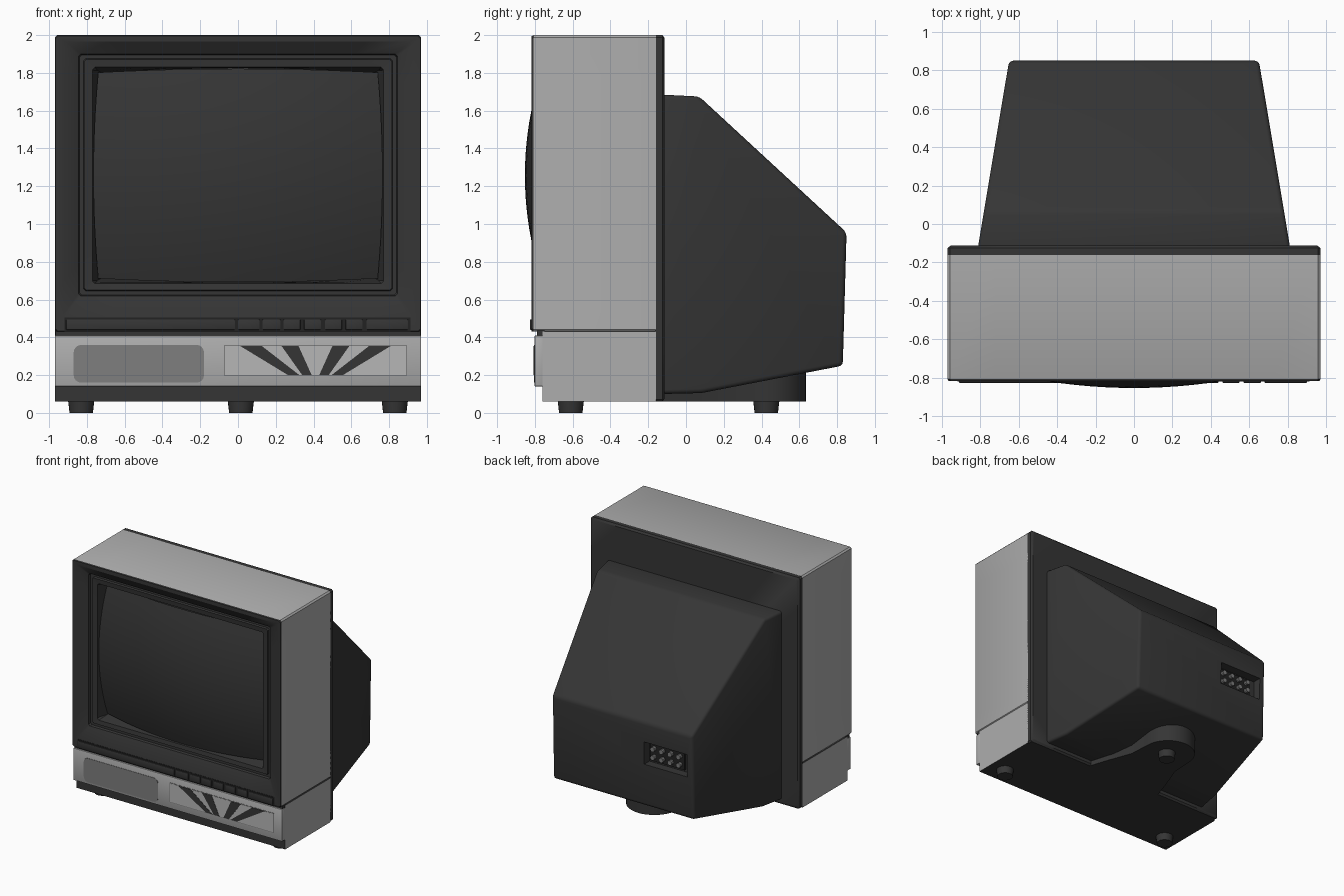
import bpy, bmesh, math
from mathutils import Vector

cube = bpy.data.objects.get("Cube")
if cube:
    bpy.data.objects.remove(cube, do_unlink=True)


def material(name, value):
    m = bpy.data.materials.new(name)
    m.use_nodes = True
    color = (value, value, value, 1)
    m.diffuse_color = color
    bsdf = m.node_tree.nodes["Principled BSDF"]
    bsdf.inputs["Base Color"].default_value = color
    bsdf.inputs["Roughness"].default_value = 0.6
    return m


GREY = material("case grey", 0.42)
DARK = material("charcoal plastic", 0.036)
BLACK = material("gap black", 0.016)
GLASS = material("screen glass", 0.035)
MID = material("speaker grey", 0.21)
PALE = material("control plate grey", 0.47)


def make(name, verts, faces, mats, rule=None, bevel=0, segments=2, cutter=None):
    mesh = bpy.data.meshes.new(name)
    mesh.from_pydata([Vector(v) for v in verts], [], faces)
    bm = bmesh.new()
    bm.from_mesh(mesh)
    bmesh.ops.recalc_face_normals(bm, faces=bm.faces)
    if rule:
        for f in bm.faces:
            f.material_index = rule(f.normal, f.calc_center_median())
    bm.to_mesh(mesh)
    bm.free()
    for m in mats:
        mesh.materials.append(m)
    ob = bpy.data.objects.new(name, mesh)
    bpy.context.collection.objects.link(ob)
    bpy.ops.object.select_all(action='DESELECT')
    ob.select_set(True)
    bpy.context.view_layer.objects.active = ob
    if bevel:
        b = ob.modifiers.new("bevel", 'BEVEL')
        b.width, b.segments, b.limit_method = bevel, segments, 'ANGLE'
        bpy.ops.object.modifier_apply(modifier="bevel")
    if cutter:
        b = ob.modifiers.new("recess", 'BOOLEAN')
        b.operation, b.object, b.solver = 'DIFFERENCE', cutter, 'EXACT'
        bpy.ops.object.modifier_apply(modifier="recess")
        bpy.data.objects.remove(cutter, do_unlink=True)
    bpy.ops.object.shade_smooth_by_angle(angle=math.radians(32))
    return ob


def loft(name, loops, mats, rule=None, cap_start=True, cap_end=True, **kw):
    # Skin a row of loops that all have the same number of points
    n = len(loops[0])
    faces = [(k * n + i, k * n + (i + 1) % n, (k + 1) * n + (i + 1) % n, (k + 1) * n + i)
             for k in range(len(loops) - 1) for i in range(n)]
    if cap_start:
        faces.append(tuple(range(n)))
    if cap_end:
        faces.append(tuple(range((len(loops) - 1) * n, len(loops) * n)))
    return make(name, [p for l in loops for p in l], faces, mats, rule, **kw)


def box(name, x0, x1, y0, y1, z0, z1, mats, rule=None, **kw):
    loops = [[(x0, y, z0), (x1, y, z0), (x1, y, z1), (x0, y, z1)] for y in (y0, y1)]
    return loft(name, loops, mats, rule, **kw)


def plate(name, outline, y0, y1, mat):
    return loft(name, [[(x, y, z) for x, z in outline] for y in (y0, y1)], [mat])


def frame_loop(half, z0, z1, y, cut=0.012, bow=0.0, n=9):
    # Rectangle with clipped corners and optionally bowed sides
    cz, hz = (z0 + z1) / 2, (z1 - z0) / 2
    pts = []
    for side in range(4):
        a, b = (half, hz) if side % 2 == 0 else (hz, half)
        for i in range(n):
            t = -1 + 2 * i / (n - 1)
            u, v = t * (a - cut), -b + bow * t * t
            for _ in range(side):
                u, v = -v, u
            pts.append((u, y, cz + v))
    return pts


def cylinder(name, x, y, z0, z1, r0, r1, mat, along_y=False, n=24):
    loops = []
    for h, r in ((z0, r0), (z1, r1)):
        ring = [(r * math.cos(a), r * math.sin(a)) for a in (2 * math.pi * i / n for i in range(n))]
        loops.append([(x + c, h, y + s) if along_y else (x + c, y + s, h) for c, s in ring])
    return loft(name, loops, [mat])


# Case: grey sleeve that runs into the dark stepped bezel
loft("case_and_bezel", [
    frame_loop(0.97, 0.43, 2.0, -0.16),
    frame_loop(0.97, 0.43, 2.0, -0.807),
    frame_loop(0.965, 0.433, 1.995, -0.817),
    frame_loop(0.925, 0.505, 1.965, -0.817),
    frame_loop(0.845, 0.62, 1.90, -0.775),
    frame_loop(0.84, 0.625, 1.895, -0.755),
    frame_loop(0.818, 0.645, 1.875, -0.755),
    frame_loop(0.815, 0.65, 1.87, -0.77),
    frame_loop(0.77, 0.685, 1.83, -0.765),
    frame_loop(0.765, 0.69, 1.825, -0.74),
    frame_loop(0.745, 0.69, 1.825, -0.60, bow=0.025)],
    [GREY, DARK], lambda n, c: 0 if c.y > -0.806 and max(abs(c.x) / 0.97, c.z / 2) > 0.99 else 1,
    cap_end=False)

# Bulging picture tube
N = 20
verts = []
for j in range(N + 1):
    for i in range(N + 1):
        u, v = -1 + 2 * i / N, -1 + 2 * j / N
        x, z = u * (0.765 - 0.025 * v * v), v * (0.565 - 0.02 * u * u)
        verts.append((x, -0.853 + 0.17 * x * x + 0.29 * z * z, 1.257 + z))
quads = [(j * (N + 1) + i, j * (N + 1) + i + 1, (j + 1) * (N + 1) + i + 1, (j + 1) * (N + 1) + i)
         for j in range(N) for i in range(N)]
screen = make("screen", verts, quads, [GLASS])
if screen.data.polygons[0].normal.y > 0:
    screen.data.flip_normals()

# Lower case: grey sides, dark front and underside
box("lower_case", -0.97, 0.97, -0.76, -0.16, 0.06, 0.43, [GREY, DARK],
    lambda n, c: 0 if abs(n.x) > 0.5 else 1)
box("shadow_gap", -0.965, 0.965, -0.79, -0.75, 0.40, 0.435, [DARK])
box("front_panel", -0.97, 0.97, -0.802, -0.75, 0.14, 0.41, [GREY], bevel=0.006)

# Button strip with one long cover and seven keys
box("button_strip", -0.918, 0.913, -0.819, -0.80, 0.43, 0.505, [BLACK])
keys = [(-0.91, -0.015), (0.0, 0.115), (0.13, 0.225), (0.24, 0.33),
        (0.35, 0.44), (0.46, 0.55), (0.57, 0.66), (0.68, 0.90)]
for i, (a, b) in enumerate(keys):
    box(f"key_{i}", a, b, -0.826, -0.81, 0.44, 0.494, [DARK], bevel=0.003)

# Speaker patch with rounded corners
patch = []
for k, (cx, cz) in enumerate([(-0.22, 0.32), (-0.83, 0.32), (-0.83, 0.20), (-0.22, 0.20)]):
    for s in range(5):
        a = math.pi / 2 * (k + s / 4)
        patch.append((cx + 0.04 * math.cos(a), cz + 0.04 * math.sin(a)))
plate("speaker_patch", patch, -0.805, -0.80, MID)

# Control plate with a mirrored fan of dark rays
cx, zb, zt = 0.41, 0.20, 0.355
plate("control_border", [(-0.075, zb - 0.005), (0.895, zb - 0.005), (0.895, zt + 0.005), (-0.075, zt + 0.005)],
      -0.8035, -0.80, MID)
plate("control_plate", [(-0.07, zb), (0.89, zb), (0.89, zt), (-0.07, zt)], -0.805, -0.80, PALE)
for side in (-1, 1):
    for i, (b0, b1, t0, t1) in enumerate([(0.02, 0.07, 0.09, 0.18), (0.085, 0.145, 0.285, 0.40)]):
        plate(f"ray_{i}_{'left' if side > 0 else 'right'}",
              [(cx + side * b0, zb), (cx + side * b1, zb), (cx + side * t1, zt), (cx + side * t0, zt)],
              -0.807, -0.803, DARK)

# Dark rear frame
loft("rear_frame", [frame_loop(0.97, 0.06, 2.0, -0.162), frame_loop(0.97, 0.06, 2.0, -0.125),
                    frame_loop(0.955, 0.075, 1.985, -0.113)], [DARK])

# Tapered rear housing with a connector recess
profile = [(-0.13, 0.10), (0.08, 0.105), (0.83, 0.25), (0.85, 0.955), (0.07, 1.675), (-0.13, 1.685)]
recess = box("recess_cutter", -0.6, -0.2, 0.77, 0.95, 0.60, 0.79, [BLACK])
recess.hide_render = True
loft("rear_housing", [[(s * (0.81 - 0.167 * (y + 0.11)), y, z) for y, z in profile] for s in (-1, 1)],
     [DARK], bevel=0.022, segments=3, cutter=recess)
box("connector_block", -0.54, -0.22, 0.75, 0.79, 0.62, 0.77, [BLACK])
for i in range(4):
    for j in range(2):
        cylinder(f"socket_{i}_{j}", -0.5 + i * 0.08, 0.66 + j * 0.07, 0.78, 0.82, 0.02, 0.02, MID,
                 along_y=True, n=10)

# Rounded rear support tongue
outline = [(-0.36, -0.14), (-0.30, 0.04), (-0.225, 0.24)]
outline += [(-0.215 * math.cos(a), 0.42 + 0.215 * math.sin(a)) for a in (math.pi * i / 20 for i in range(21))]
outline += [(0.225, 0.24), (0.30, 0.04), (0.36, -0.14)]
loft("support_tongue", [[(x, y, z) for x, y in outline] for z in (0.06, 0.23)], [DARK])

# Three round feet
for name, x, y in (("foot_left", 0.83, -0.61), ("foot_right", -0.83, -0.61), ("foot_rear", 0.015, 0.425)):
    cylinder(name, x, y, 0.0, 0.07, 0.062, 0.07, DARK)
